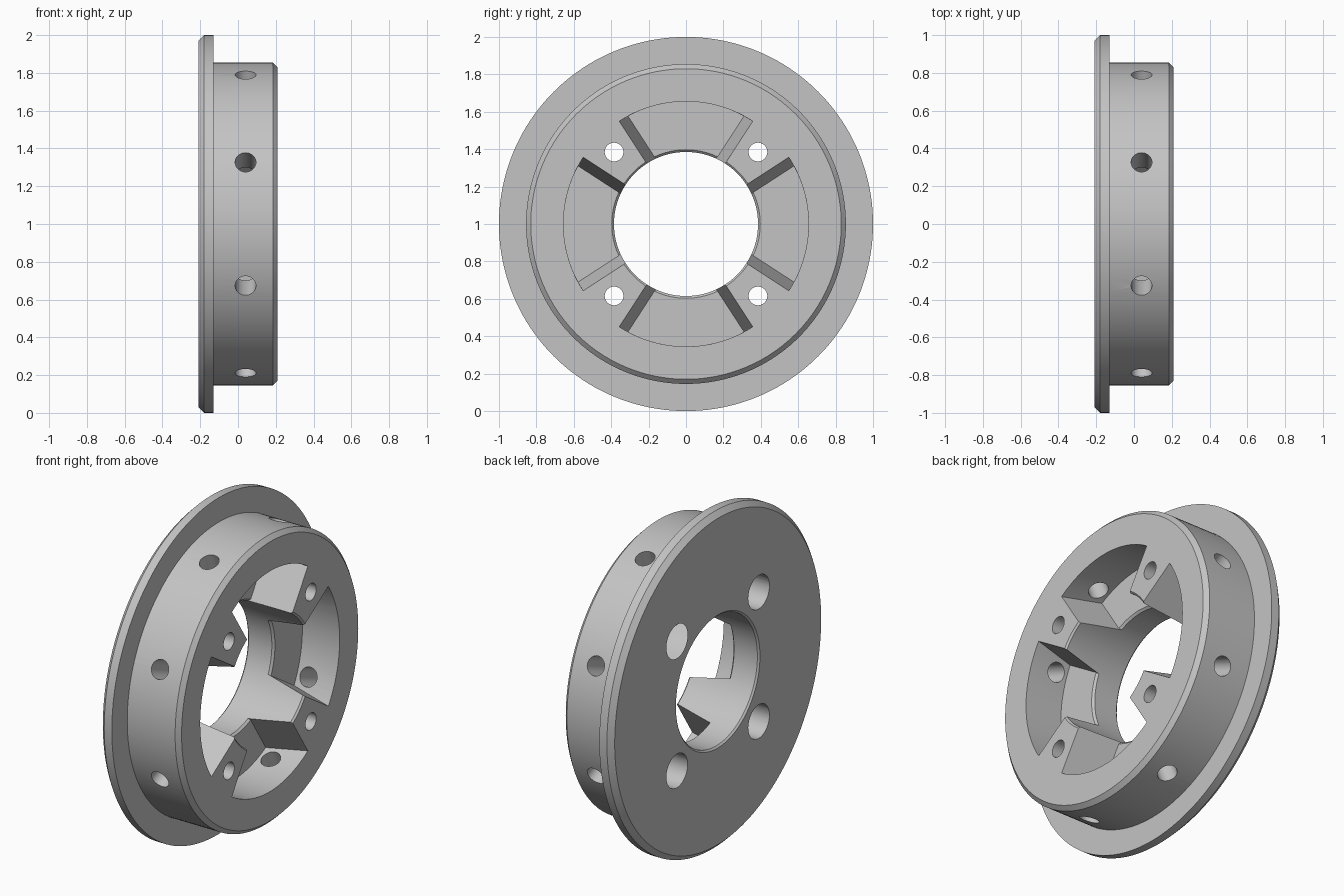
import bpy, bmesh
from math import pi, sin, cos, asin, radians
from mathutils import Matrix, Vector

cube = bpy.data.objects.get("Cube")
if cube:
    bpy.data.objects.remove(cube, do_unlink=True)

FRONT, BACK, FLOOR = 0.21, -0.21, -0.035
BORE, POCKET_R = 0.385, 0.655
CENTRE = Vector((0, 0, 1))

grey = bpy.data.materials.new("plain grey")
grey.use_nodes = True
colour = (0.55, 0.55, 0.55, 1)
grey.diffuse_color = colour
grey.node_tree.nodes["Principled BSDF"].inputs["Base Color"].default_value = colour


def ring_point(x, r, a):
    return CENTRE + Vector((x, r * cos(a), r * sin(a)))


def make_object(name, bm):
    bmesh.ops.recalc_face_normals(bm, faces=bm.faces)
    mesh = bpy.data.meshes.new(name)
    bm.to_mesh(mesh)
    bm.free()
    mesh.materials.append(grey)
    obj = bpy.data.objects.new(name, mesh)
    bpy.context.collection.objects.link(obj)
    return obj


def revolve(name, profile, steps=160):
    """Closed (x, radius) profile turned about the hub axis."""
    bm = bmesh.new()
    rings = [[bm.verts.new(ring_point(x, r, 2 * pi * i / steps)) for x, r in profile]
             for i in range(steps)]
    n = len(profile)
    for i in range(steps):
        a, b = rings[i], rings[(i + 1) % steps]
        for j in range(n):
            k = (j + 1) % n
            bm.faces.new((a[j], a[k], b[k], b[j]))
    return make_object(name, bm)


def sector_cutter(angle, levels, steps=40):
    """Loft of ring sectors with drafted side walls; levels are (x, outer radius)."""
    bm = bmesh.new()
    loops = []
    for x, outer in levels:
        offset = 0.054 * (FRONT - x) / (FRONT - FLOOR)

        def half(r):
            return radians(33) - asin(offset / r)
        h, hi = half(outer), half(0.3)
        pts = [ring_point(x, outer, angle - h + 2 * h * i / steps) for i in range(steps + 1)]
        pts += [ring_point(x, 0.3, angle + hi), ring_point(x, 0.3, angle - hi)]
        loops.append([bm.verts.new(p) for p in pts])
    low, high = loops
    bm.faces.new(low)
    bm.faces.new(high)
    for i in range(len(low)):
        j = (i + 1) % len(low)
        bm.faces.new((low[i], low[j], high[j], high[i]))
    return make_object("pocket_cutter", bm)


def drill(centre, axis, radius, length):
    bm = bmesh.new()
    turn = Vector(axis).to_track_quat('Z', 'Y').to_matrix().to_4x4()
    bmesh.ops.create_cone(bm, cap_ends=True, segments=48, radius1=radius, radius2=radius,
                          depth=length, matrix=Matrix.Translation(centre) @ turn)
    return make_object("drill_cutter", bm)


# Flanged drum with chamfered rims and a central bore
hub = revolve("flanged_hub", [
    (BACK, BORE + 0.01), (BACK, 0.97), (BACK + 0.03, 1), (-0.13, 1), (-0.13, 0.855),
    (FRONT - 0.025, 0.855), (FRONT, 0.83), (FRONT, BORE + 0.01),
    (FRONT - 0.01, BORE), (BACK + 0.01, BORE)])

cutters = []
for k in range(4):
    # Pocket and the chamfer along the bore edge of its floor
    a = k * pi / 2
    cutters.append(sector_cutter(a, [(FLOOR, POCKET_R), (FRONT + 0.02, POCKET_R)]))
    cutters.append(sector_cutter(a, [(FLOOR - 0.014, BORE - 0.002), (FLOOR + 0.002, BORE + 0.014)]))
    # Bolt hole through each post, counterbored from the back
    a += pi / 4
    cutters.append(drill(ring_point(0, 0.544, a), (1, 0, 0), 0.05, 0.6))
    cutters.append(drill(ring_point(BACK, 0.544, a), (1, 0, 0), 0.1, 0.4))

# Radial holes around the drum wall
for k in range(8):
    a = radians(22.5 + 45 * k)
    cutters.append(drill(ring_point(0.04, 0.8, a), (0, cos(a), sin(a)), 0.055, 0.4))

bpy.ops.object.select_all(action='DESELECT')
bpy.context.view_layer.objects.active = hub
hub.select_set(True)
for cutter in cutters:
    cutter.hide_render = True
    mod = hub.modifiers.new("cut", 'BOOLEAN')
    mod.operation = 'DIFFERENCE'
    mod.solver = 'EXACT'
    mod.object = cutter
    bpy.ops.object.modifier_apply(modifier=mod.name)
    bpy.data.objects.remove(cutter, do_unlink=True)

bpy.ops.object.shade_smooth_by_angle(angle=radians(25))
